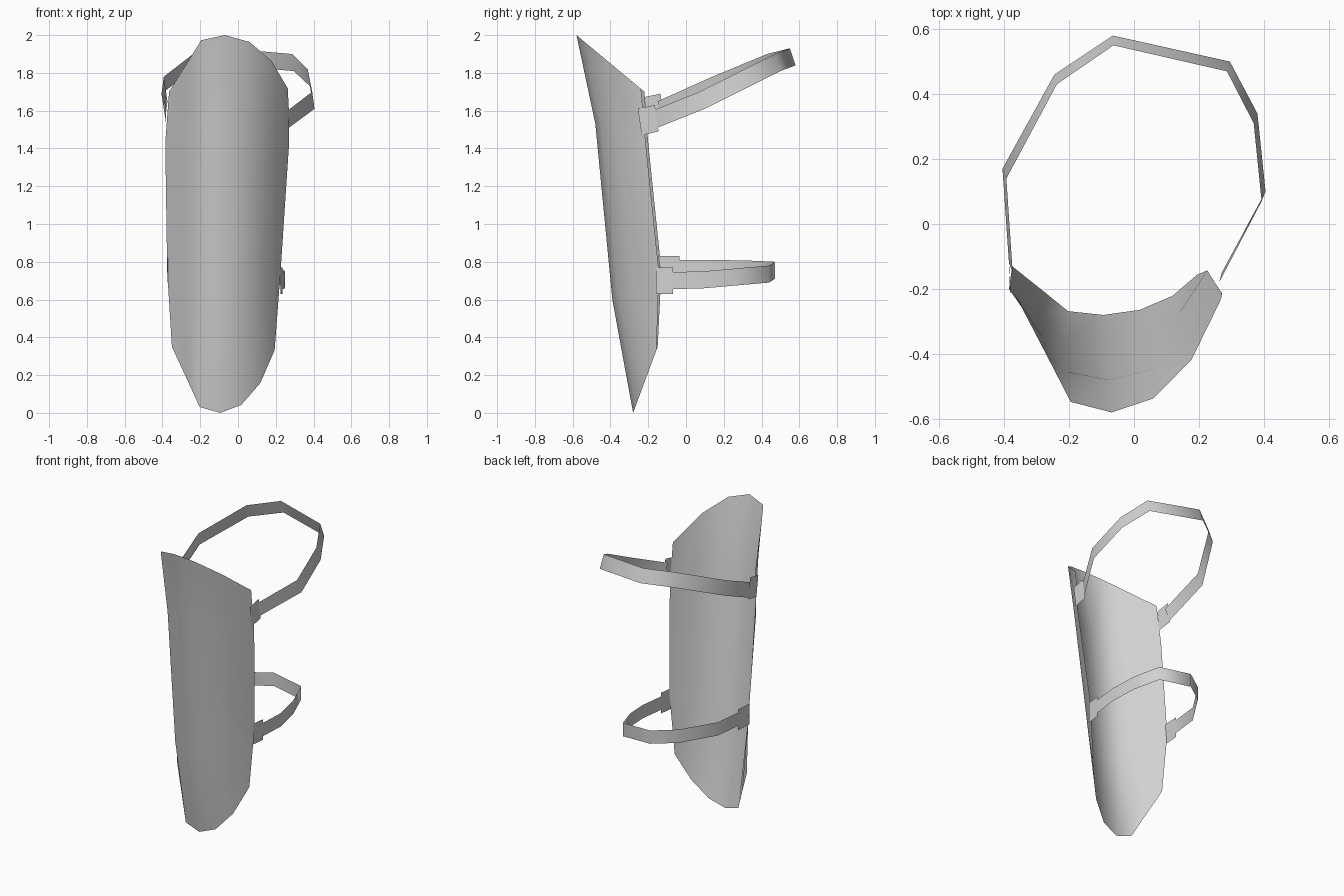
import bpy
from mathutils import Vector

# Remove the default object
default_object = bpy.data.objects.get("Cube")
if default_object:
    bpy.data.objects.remove(default_object, do_unlink=True)

# Single plain grey used by every part
grey = bpy.data.materials.new("light_grey")
grey.use_nodes = True
grey_colour = (0.64, 0.64, 0.64, 1.0)
grey.diffuse_color = grey_colour
shader = grey.node_tree.nodes["Principled BSDF"]
shader.inputs["Base Color"].default_value = grey_colour
shader.inputs["Roughness"].default_value = 0.8


def make_sheet(name, rows):
    """Skin a smooth sheet over rows of points; every row has equal length."""
    columns = len(rows[0])
    points = [point for row in rows for point in row]
    faces = []
    for row_index in range(len(rows) - 1):
        for column in range(columns - 1):
            corner = row_index * columns + column
            below = corner + columns
            faces.append((corner, below, below + 1, corner + 1))
    mesh = bpy.data.meshes.new(name)
    mesh.from_pydata(points, [], faces)
    mesh.materials.append(grey)
    for polygon in mesh.polygons:
        polygon.use_smooth = True
    mesh.update()
    sheet = bpy.data.objects.new(name, mesh)
    bpy.context.collection.objects.link(sheet)
    return sheet


def make_band(name, lower_path, lean, height, taper=1.0):
    """Raise a lower edge path into a flat ribbon that leans forward."""
    lower = [Vector(point) for point in lower_path]
    upper = [Vector((point.x * taper, point.y - lean, point.z + height))
             for point in lower]
    return make_sheet(name, [upper, lower])


# Curved shin plate: one arch, as (across, back) fractions, reused per section
arch = [(-1, 1), (-0.69, 0.48), (-0.46, 0.09), (-0.06, 0),
        (0.35, 0.12), (0.72, 0.45), (1, 0.95)]


def arch_section(centre, half_width, front, depth, crown, drop):
    return [Vector((centre + half_width * across,
                    front + depth * back,
                    crown + drop * back)) for across, back in arch]


make_sheet("shin_plate", [
    arch_section(-0.05, 0.315, -0.58, 0.36, 2.0, -0.3),
    arch_section(-0.057, 0.328, -0.48, 0.28, 1.53, -0.1),
    arch_section(-0.075, 0.3, -0.39, 0.26, 0.6, 0.15),
    arch_section(-0.078, 0.272, -0.28, 0.13, 0.0, 0.35),
])

# Upper strap loops behind the knee, rising towards the back
make_band("upper_strap", [
    (0.27, -0.15, 1.51), (0.405, 0.1, 1.61), (0.38, 0.34, 1.73),
    (0.295, 0.5, 1.81), (-0.065, 0.58, 1.84), (-0.245, 0.46, 1.81),
    (-0.405, 0.17, 1.69), (-0.385, -0.12, 1.56),
], lean=0.03, height=0.09, taper=0.97)

# Lower strap loops behind the ankle, nearly level
make_band("lower_strap", [
    (0.235, -0.07, 0.655), (0.25, 0.1, 0.66), (0.225, 0.27, 0.675),
    (0.165, 0.44, 0.69), (-0.06, 0.47, 0.71), (-0.2, 0.37, 0.715),
    (-0.345, 0.15, 0.72), (-0.365, -0.035, 0.72),
], lean=0.0, height=0.09)

# Wider tabs join the strap ends to the plate edges
make_band("upper_left_tab", [(0.268, -0.235, 1.47), (0.27, -0.145, 1.49)],
          lean=0.02, height=0.14)
make_band("upper_right_tab", [(-0.385, -0.115, 1.55), (-0.38, -0.21, 1.53)],
          lean=0.02, height=0.14)
make_band("lower_left_tab", [(0.224, -0.16, 0.63), (0.235, -0.07, 0.63)],
          lean=0.0, height=0.14)
make_band("lower_right_tab", [(-0.365, -0.035, 0.69), (-0.372, -0.145, 0.69)],
          lean=0.0, height=0.14)
